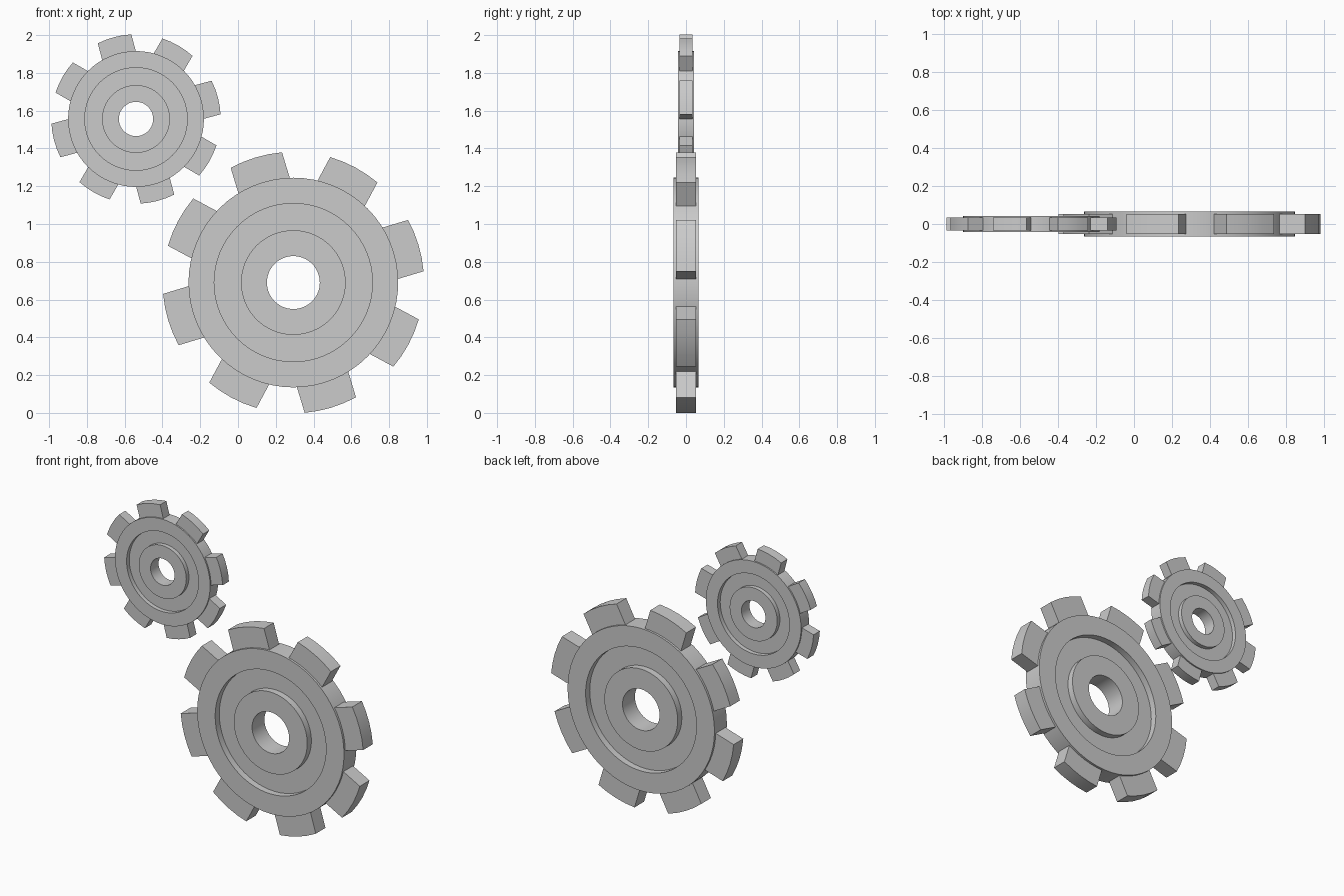
import bpy, bmesh
from math import sin, cos, pi, radians, asin

if "Cube" in bpy.data.objects:
    bpy.data.objects.remove(bpy.data.objects["Cube"])

SEG = 64


def finish(name, bm, x, z, s):
    bmesh.ops.recalc_face_normals(bm, faces=bm.faces)
    me = bpy.data.meshes.new(name)
    bm.to_mesh(me)
    bm.free()
    ob = bpy.data.objects.new(name, me)
    bpy.context.collection.objects.link(ob)
    ob.location = (x, 0, z)
    ob.scale = (s, s, s)
    return ob


# Wheel body: closed cross-section (radius, y) spun around the y axis
def wheel(name, x, z, s):
    half, web = 0.067, 0.022
    side = [(0.14, half), (0.277, half), (0.277, web),
            (0.419, web), (0.419, half), (0.555, half)]
    prof = side + [(r, -y) for r, y in reversed(side)]
    bm = bmesh.new()
    rings = [[bm.verts.new((r * cos(2 * pi * i / SEG), y, r * sin(2 * pi * i / SEG)))
              for r, y in prof] for i in range(SEG)]
    n = len(prof)
    for i in range(SEG):
        a, b = rings[i], rings[(i + 1) % SEG]
        for j in range(n):
            k = (j + 1) % n
            bm.faces.new((a[j], a[k], b[k], b[j]))
    return finish(name, bm, x, z, s)


# Teeth: parallel-sided blocks with a curved tip
def teeth(name, x, z, s, first, count=8):
    outer, hw, hy, steps = 0.692, 0.142, 0.052, 4
    h = asin(hw / outer)
    outline = [(0.50, -hw)]
    for i in range(steps + 1):
        t = -h + 2 * h * i / steps
        outline.append((outer * cos(t), outer * sin(t)))
    outline.append((0.50, hw))
    bm = bmesh.new()
    for k in range(count):
        a = radians(first) + 2 * pi * k / count
        loops = [[bm.verts.new((u * cos(a) - v * sin(a), y, u * sin(a) + v * cos(a)))
                  for u, v in outline] for y in (-hy, hy)]
        f, b = loops
        bm.faces.new(f)
        bm.faces.new(b[::-1])
        for i in range(len(f)):
            j = (i + 1) % len(f)
            bm.faces.new((f[i], f[j], b[j], b[i]))
    return finish(name, bm, x, z, s)


# Large gear and its smaller scaled copy
for label, x, z, s, first in (("large", 0.293, 0.69, 1.0, 16.8),
                              ("small", -0.54, 1.556, 0.648, 15.0)):
    for ob in (wheel(label + "_gear_wheel", x, z, s),
               teeth(label + "_gear_teeth", x, z, s, first)):
        bpy.context.view_layer.objects.active = ob
        ob.select_set(True)
        bpy.ops.object.shade_smooth_by_angle(angle=radians(30))
        ob.select_set(False)
